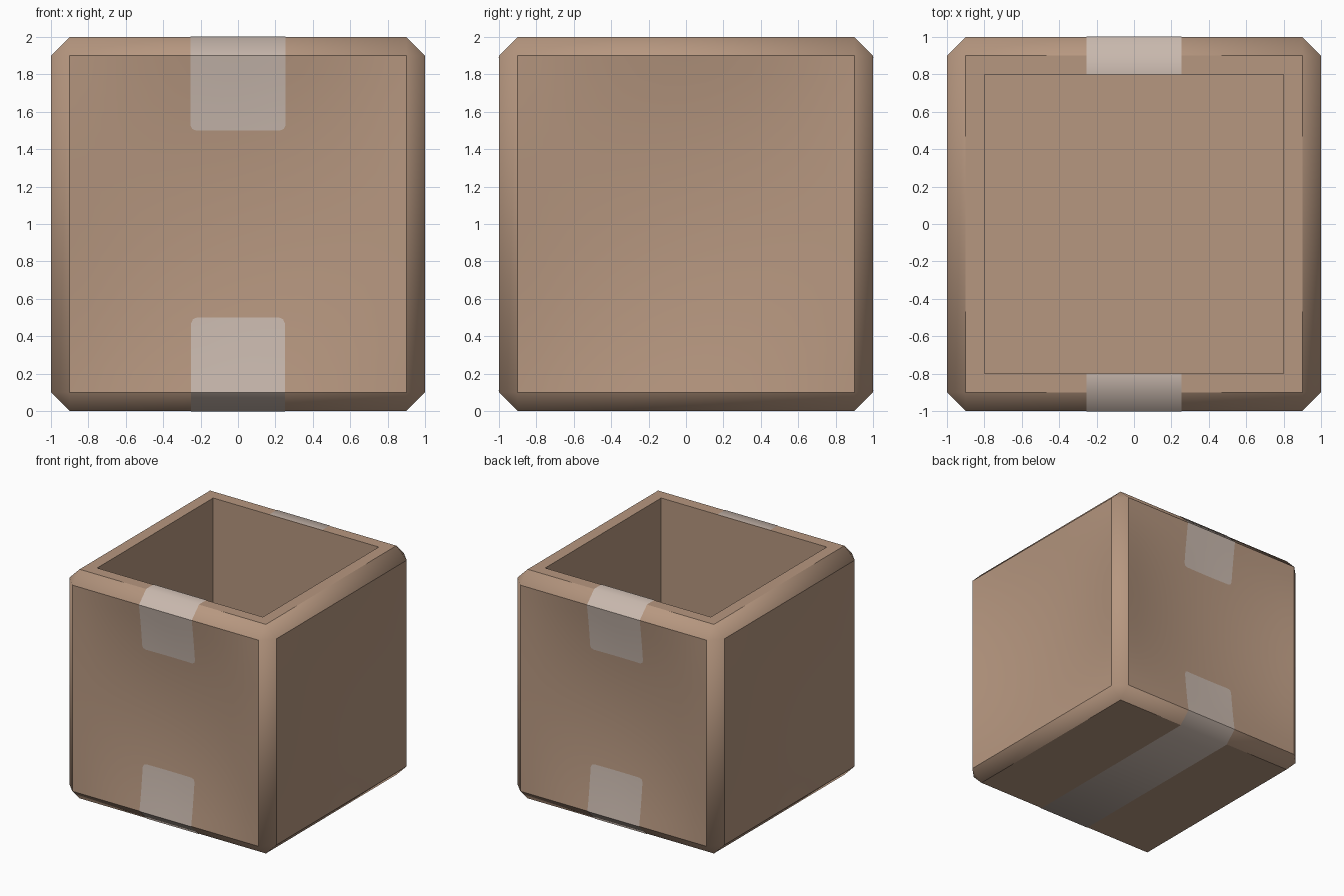
import bpy
import bmesh
import math
from mathutils import Vector

if "Cube" in bpy.data.objects:
    bpy.data.objects.remove(bpy.data.objects["Cube"], do_unlink=True)

CHAMFER = 0.1
EDGE = 1 - CHAMFER    # half size of a flat panel
DEPTH = 0.075         # how far the side panels sag inward
LIFT = 0.003          # height of the tape above the cardboard


def make_material(name, colour):
    mat = bpy.data.materials.new(name)
    mat.use_nodes = True
    mat.diffuse_color = colour
    mat.node_tree.nodes["Principled BSDF"].inputs["Base Color"].default_value = colour
    return mat


def make_object(name, bm, mat, smooth_angle):
    mesh = bpy.data.meshes.new(name)
    bm.to_mesh(mesh)
    bm.free()
    mesh.materials.append(mat)
    obj = bpy.data.objects.new(name, mesh)
    bpy.context.collection.objects.link(obj)
    bpy.ops.object.select_all(action="DESELECT")
    obj.select_set(True)
    bpy.context.view_layer.objects.active = obj
    bpy.ops.object.shade_smooth_by_angle(angle=math.radians(smooth_angle))


def dish(across, z):
    """Inward sag of a side panel at a point on it."""
    u = min(abs(across) / EDGE, 1)
    v = min(abs(z - 1) / EDGE, 1)
    return DEPTH * (1 - u * u) * (1 - v * v)


cardboard = make_material("cardboard brown", (0.47, 0.31, 0.215, 1))
tape = make_material("pale tape", (0.58, 0.48, 0.42, 1))

# Open box: chamfered cube with a deep square recess, walls and floor 0.2 thick
bm = bmesh.new()
bmesh.ops.create_cube(bm, size=2)
bmesh.ops.translate(bm, verts=bm.verts, vec=(0, 0, 1))
bmesh.ops.bevel(bm, geom=bm.edges[:], offset=CHAMFER, segments=1,
                profile=0.5, affect="EDGES")
bm.normal_update()
top = max(bm.faces, key=lambda f: f.calc_center_median().z)
bmesh.ops.inset_region(bm, faces=[top], thickness=0.1, use_even_offset=True)
result = bmesh.ops.extrude_face_region(bm, geom=[top])
floor = [v for v in result["geom"] if isinstance(v, bmesh.types.BMVert)]
bmesh.ops.translate(bm, verts=floor, vec=(0, 0, -1.8))
if top.is_valid:
    bmesh.ops.delete(bm, geom=[top], context="FACES_ONLY")
bmesh.ops.recalc_face_normals(bm, faces=bm.faces[:])

# Side panels: divided into a grid and pressed softly inward
for axis in ((1, 0, 0), (-1, 0, 0), (0, 1, 0), (0, -1, 0)):
    normal = Vector(axis)
    panel = max(bm.faces, key=lambda f: f.calc_center_median().dot(normal))
    parts = bmesh.ops.split(bm, geom=[panel])["geom"]
    edges = [e for e in parts if isinstance(e, bmesh.types.BMEdge)]
    bmesh.ops.subdivide_edges(bm, edges=edges, cuts=15, use_grid_fill=True)
    for v in bm.verts:
        if v.co.dot(normal) > 0.999:
            v.co -= normal * dish(v.co.cross(normal).z, v.co.z)
make_object("cardboard_box", bm, cardboard, 40)

COLUMNS = 6


def make_tape(name, rows):
    """Thin ribbon across x, from rows of (y, z, half width)."""
    bm = bmesh.new()
    grid = []
    for y, z, w in rows:
        line = []
        for i in range(COLUMNS + 1):
            x = w * (2 * i / COLUMNS - 1)
            sag = math.copysign(dish(x, z), y) if abs(y) >= OUT else 0
            line.append(bm.verts.new((x, y - sag, z)))
        grid.append(line)
    for low, high in zip(grid, grid[1:]):
        for i in range(COLUMNS):
            bm.faces.new((low[i], low[i + 1], high[i + 1], high[i]))
    make_object(name, bm, tape, 50)


OUT = 1 + LIFT                                # lifted panel plane
BEND = EDGE + LIFT * math.tan(math.pi / 8)    # lifted chamfer edge


def panel_rows(y, z, step, half):
    """Rows from a rounded tape end along a side panel to its edge."""
    rows = [(y, z, half - 0.03), (y, z + step * 0.009, half - 0.009),
            (y, z + step * 0.03, half)]
    rows += [(y, z + step * k / 10, half) for k in (1, 2, 3)]
    return rows + [(y, 1 + step * BEND, half)]


# Short tapes from the front and back panels over the rim
HALF = 0.255
front_rows = panel_rows(-OUT, 1.5, 1, HALF) + [
    (-BEND, 1 + OUT, HALF), (-0.8, 1 + OUT, HALF)]
make_tape("front_rim_tape", front_rows)
make_tape("back_rim_tape", [(-y, z, w) for y, z, w in reversed(front_rows)])

# Long tape running under the box and up both panels
HALF = 0.25
side_rows = panel_rows(OUT, 0.5, -1, HALF) + [(BEND, 1 - OUT, HALF)]
make_tape("bottom_tape", side_rows + [(-y, z, w) for y, z, w in reversed(side_rows)])
